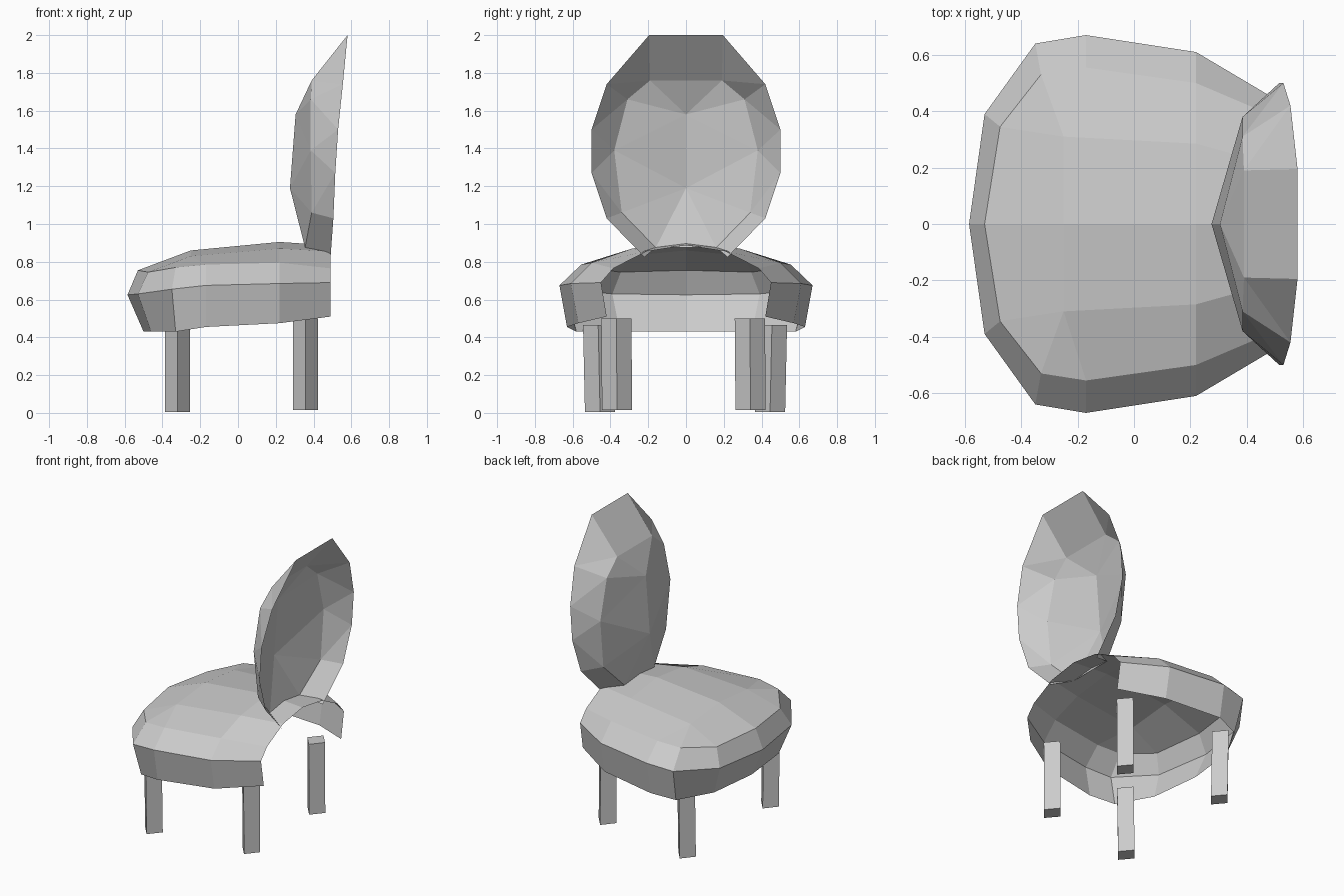
import bpy
import bmesh
from mathutils import Vector

cube = bpy.data.objects.get("Cube")
if cube:
    bpy.data.objects.remove(cube, do_unlink=True)

grey = bpy.data.materials.new("light grey")
grey.use_nodes = True
grey.diffuse_color = (0.6, 0.6, 0.6, 1)
grey.node_tree.nodes["Principled BSDF"].inputs["Base Color"].default_value = (0.6, 0.6, 0.6, 1)


def finish(name, bm):
    """Turn a bmesh into a flat shaded grey object."""
    mesh = bpy.data.meshes.new(name)
    bm.to_mesh(mesh)
    bm.free()
    mesh.materials.append(grey)
    obj = bpy.data.objects.new(name, mesh)
    bpy.context.collection.objects.link(obj)
    return obj


def mirrored_shell(name, half_faces, inside):
    """Build both halves of an open shell, with normals facing away from a point inside it."""
    bm = bmesh.new()
    for side in (1, -1):
        for corners in half_faces:
            bm.faces.new([bm.verts.new((x, y * side, z)) for x, y, z in corners])
    bmesh.ops.remove_doubles(bm, verts=bm.verts, dist=0.001)
    for face in bm.faces:
        face.normal_update()
        if face.normal.dot(face.calc_center_median() - Vector(inside)) < 0:
            face.normal_flip()
    return finish(name, bm)


def band(lower, upper):
    """Quads joining two rows of points of equal length."""
    return [(lower[i], lower[i + 1], upper[i + 1], upper[i]) for i in range(len(lower) - 1)]


# Seat: half rings running from the middle of the front to the open back
hem = [(-.5, 0, .43), (-.46, .35, .43), (-.33, .58, .43),
       (-.17, .63, .455), (.22, .57, .475), (.49, .42, .51)]
rim = [(-.585, 0, .625), (-.53, .39, .63), (-.35, .64, .655),
       (-.17, .67, .675), (.22, .61, .685), (.49, .45, .69)]
shoulder = [(-.53, 0, .755), (-.475, .345, .745), (-.33, .53, .77),
            (-.17, .555, .785), (.22, .5, .795), (.49, .385, .765)]
crease = [(-.25, .31, .83), (.22, .285, .87), (.49, .21, .855)]
crown = [(-.25, 0, .86), (.22, 0, .905), (.49, 0, .887)]

seat_faces = band(hem, rim) + band(rim, shoulder)
seat_faces += band(shoulder[3:], crease) + band(crease, crown)
seat_faces += [(shoulder[0], shoulder[1], crease[0], crown[0])]
seat_faces += [(shoulder[i], shoulder[i + 1], crease[0]) for i in (1, 2)]
mirrored_shell("seat", seat_faces, (0, 0, .5))

# Backrest: a cupped shell, half rows running from top to bottom
edge = [(.58, .195, 2), (.555, .42, 1.74), (.53, .5, 1.5),
        (.515, .5, 1.27), (.505, .42, 1.03), (.49, .22, .825)]
pad = [(.39, .19, 1.76), (.385, .31, 1.66), (.385, .38, 1.39),
       (.39, .34, 1.06), (.355, .16, .875)]
top_mid, pad_mid = (.58, 0, 2), (.39, 0, 1.76)
upper_hub, lower_hub = (.305, 0, 1.58), (.275, 0, 1.19)
base_mid = (.355, 0, .875)

back_faces = [
    (top_mid, edge[0], pad[0], pad_mid),
    (edge[0], edge[1], pad[0]), (edge[1], pad[1], pad[0]),
    (edge[1], edge[2], pad[1]), (edge[2], pad[2], pad[1]),
    (edge[2], edge[3], pad[2]),
    (edge[3], pad[3], pad[2]), (edge[3], edge[4], pad[3]),
    (edge[4], edge[5], pad[4], pad[3]),
    (pad_mid, pad[0], upper_hub), (pad[0], pad[1], upper_hub),
    (pad[1], pad[2], upper_hub), (upper_hub, pad[2], lower_hub),
    (pad[2], pad[3], lower_hub), (pad[3], pad[4], lower_hub),
    (pad[4], base_mid, lower_hub),
]
mirrored_shell("backrest", back_faces, (.8, 0, 1.4))


# Legs: four-sided posts turned corner-on, leaning slightly
def leg(name, x, y, bottom, top, lean):
    bm = bmesh.new()
    bmesh.ops.create_cone(bm, cap_ends=True, segments=4, radius1=1, radius2=1, depth=1)
    for v in bm.verts:
        high = v.co.z > 0
        # Snap the section to a diamond with corners on the axes
        corner = Vector((round(v.co.x), round(v.co.y)))
        v.co = (x + corner.x * .067, y + corner.y * .08 + (lean if high else 0),
                top if high else bottom)
    return finish(name, bm)


leg("front_leg_right", -.32, -.455, .005, .465, -.01)
leg("front_leg_left", -.32, .445, .005, .465, .01)
leg("back_leg_right", .357, -.365, .015, .5, -.004)
leg("back_leg_left", .357, .342, .015, .5, -.004)
